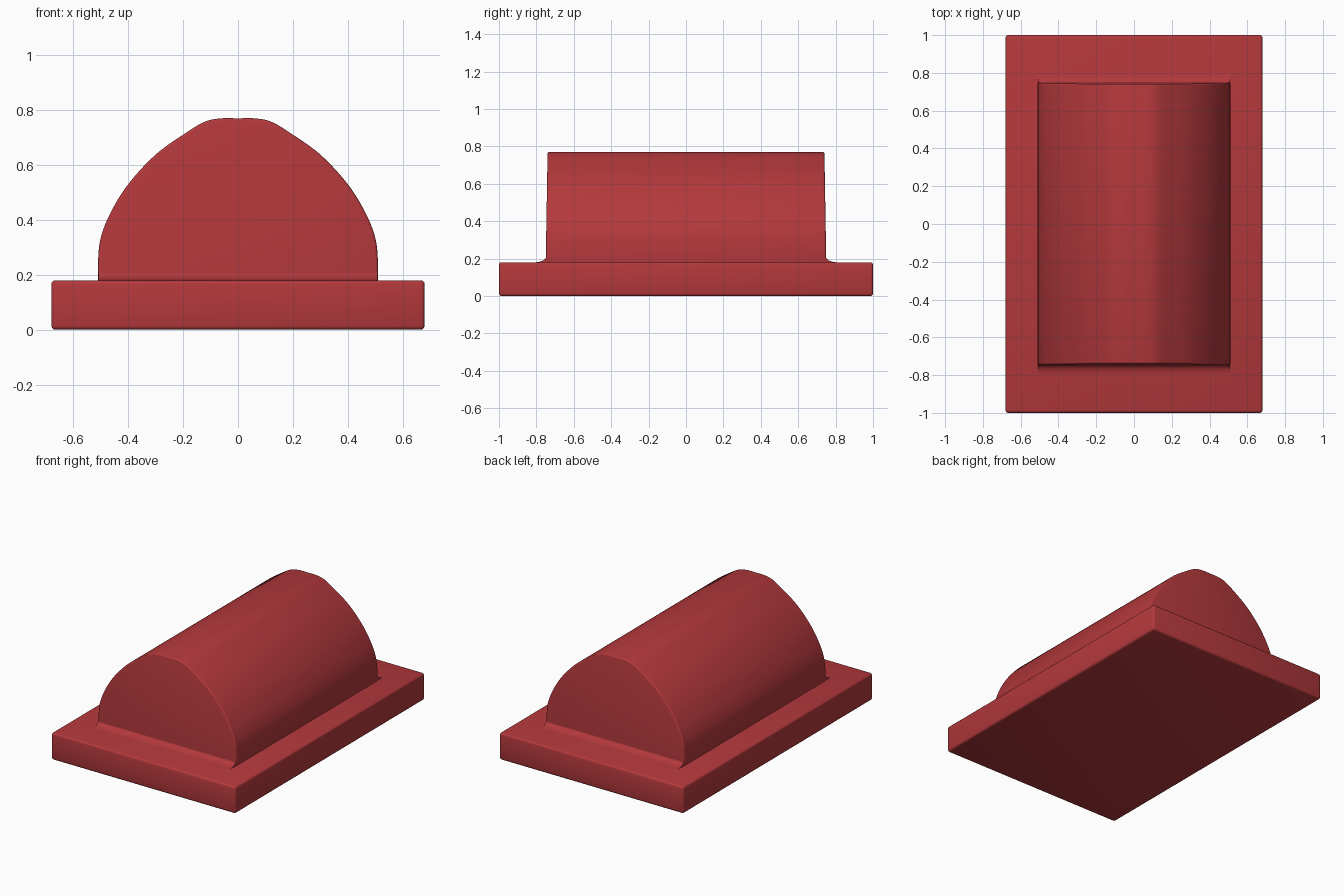
import bpy, bmesh, math
from mathutils import Vector

if "Cube" in bpy.data.objects:
    bpy.data.objects.remove(bpy.data.objects["Cube"])

red = bpy.data.materials.new("red")
red.diffuse_color = (0.45, 0.04, 0.045, 1)
red.use_nodes = True
red.node_tree.nodes["Principled BSDF"].inputs["Base Color"].default_value = red.diffuse_color


def prism(name, section, place, bevel=0.0):
    """Join a 2D section placed at side -1 and side +1 into a closed solid."""
    bm = bmesh.new()
    ends = [[bm.verts.new(place(p, s)) for p in section] for s in (-1, 1)]
    n = len(section)
    for e in ends:
        bm.faces.new(e)
    for i in range(n):
        j = (i + 1) % n
        bm.faces.new((ends[0][i], ends[0][j], ends[1][j], ends[1][i]))
    bmesh.ops.recalc_face_normals(bm, faces=bm.faces)
    me = bpy.data.meshes.new(name)
    bm.to_mesh(me)
    bm.free()
    ob = bpy.data.objects.new(name, me)
    bpy.context.collection.objects.link(ob)
    me.materials.append(red)
    bpy.ops.object.select_all(action='DESELECT')
    ob.select_set(True)
    bpy.context.view_layer.objects.active = ob
    if bevel:
        m = ob.modifiers.new("soft_edges", 'BEVEL')
        m.width = bevel
        m.segments = 3
        m.limit_method = 'ANGLE'
        m.angle_limit = math.radians(50)
        bpy.ops.object.modifier_apply(modifier=m.name)
    bpy.ops.object.shade_smooth_by_angle(angle=math.radians(40))
    return ob


def smooth(pts, steps=6):
    """Catmull-Rom curve through the inner points."""
    out = []
    for a, b, c, d in zip(pts, pts[1:], pts[2:], pts[3:]):
        a, b, c, d = map(Vector, (a, b, c, d))
        for k in range(steps):
            t = k / steps
            out.append(0.5 * (2 * b + (c - a) * t + (2 * a - 5 * b + 4 * c - d) * t * t
                              + (3 * b - a - 3 * c + d) * t ** 3))
    return out


# Base plate
prism("base_plate", [(-0.68, 0), (0.68, 0), (0.68, 0.18), (-0.68, 0.18)],
      lambda p, s: (p[0], s, p[1]), 0.014)

# Arched body with slightly leaning end walls
half = [(0.51, 0.1), (0.51, 0.17), (0.51, 0.25), (0.50, 0.335), (0.465, 0.425), (0.40, 0.53),
        (0.30, 0.638), (0.19, 0.717), (0.12, 0.758), (0.06, 0.77), (0, 0.77), (-0.06, 0.77)]
right = smooth(half)
arch = [(p.x, p.y) for p in right] + [(0, 0.77)] + [(-p.x, p.y) for p in reversed(right)]
prism("arched_body", arch,
      lambda p, s: (p[0], s * (0.75 - 0.01 * (p[1] - 0.18) / 0.59), p[1]), 0.01)

# Fillets where the end walls meet the plate
cove = [(0.735, 0.175), (0.735, 0.215)]
for k in range(9):
    a = math.radians(90 * k / 8)
    cove.append((0.81 - 0.062 * math.cos(a), 0.211 - 0.031 * math.sin(a)))
cove.append((0.81, 0.175))
for name, side in (("front_fillet", -1), ("back_fillet", 1)):
    prism(name, cove, lambda p, s: (s * 0.508, side * p[0], p[1]))
